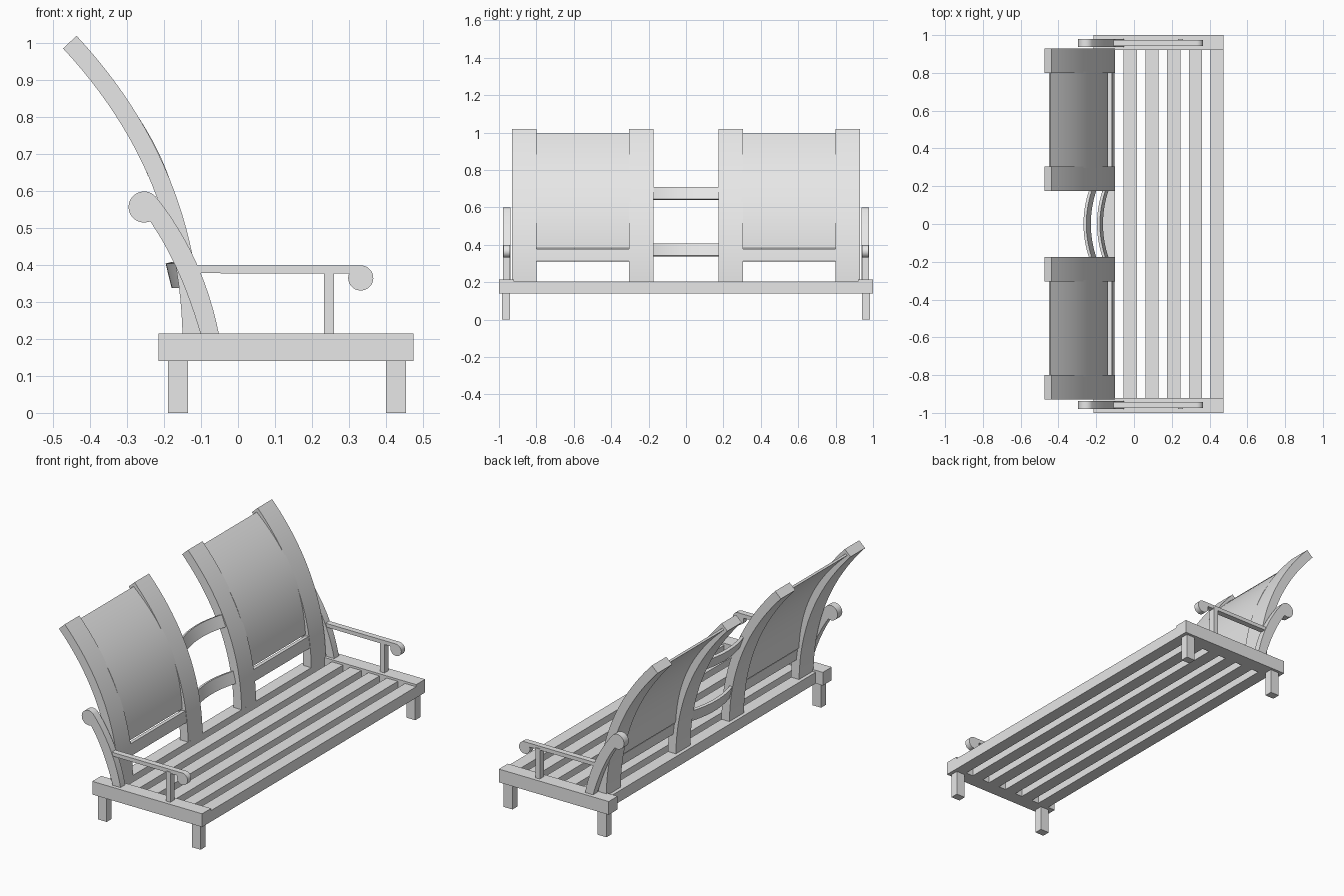
import bpy, bmesh, math
from mathutils import Vector

old = bpy.data.objects.get("Cube")
if old:
    bpy.data.objects.remove(old, do_unlink=True)

grey = bpy.data.materials.new("light_grey")
grey.use_nodes = True
COLOR = (0.8, 0.8, 0.8, 1)
grey.diffuse_color = COLOR
grey.node_tree.nodes["Principled BSDF"].inputs["Base Color"].default_value = COLOR


def finish(name, bm):
    bmesh.ops.recalc_face_normals(bm, faces=bm.faces)
    mesh = bpy.data.meshes.new(name)
    bm.to_mesh(mesh)
    bm.free()
    mesh.materials.append(grey)
    obj = bpy.data.objects.new(name, mesh)
    bpy.context.collection.objects.link(obj)
    bpy.ops.object.select_all(action="DESELECT")
    obj.select_set(True)
    bpy.context.view_layer.objects.active = obj
    bpy.ops.object.shade_smooth_by_angle(angle=math.radians(30))
    return obj


def extrude(name, outline, y0, y1):
    """Side outline in x, z pushed from y0 to y1."""
    bm = bmesh.new()
    face = bm.faces.new([bm.verts.new((x, y0, z)) for x, z in outline])
    grown = bmesh.ops.extrude_face_region(bm, geom=[face])["geom"]
    verts = [v for v in grown if isinstance(v, bmesh.types.BMVert)]
    bmesh.ops.translate(bm, verts=verts, vec=(0, y1 - y0, 0))
    return finish(name, bm)


def box(name, x0, x1, y0, y1, z0, z1):
    return extrude(name, [(x0, z0), (x1, z0), (x1, z1), (x0, z1)], y0, y1)


def bezier(a, c, b, t):
    a, c, b = Vector(a), Vector(c), Vector(b)
    return a * (1 - t) ** 2 + c * 2 * t * (1 - t) + b * t * t


def arc(cx, cz, r, start, end, n=28):
    angles = [math.radians(start + (end - start) * i / n) for i in range(n + 1)]
    return [(cx + r * math.cos(a), cz + r * math.sin(a)) for a in angles]


# Curve shared by the back posts and panels
SPINE = ((-0.125, 0.2), (-0.13, 0.654), (-0.455, 1.003))


def spine_offset(t, off):
    p = bezier(*SPINE, t)
    d = (bezier(*SPINE, t + 0.001) - bezier(*SPINE, t - 0.001)).normalized()
    return p + Vector((d.y, -d.x)) * off


def ribbon(name, t0, t1, back, front, y0, y1, n=24):
    """Curved slab along the spine; back and front give offsets over 0..1."""
    steps = [i / n for i in range(n + 1)]
    pos = lambda s: t0 + (t1 - t0) * s
    outline = [spine_offset(pos(s), front(s)) for s in steps]
    outline += [spine_offset(pos(s), back(s)) for s in reversed(steps)]
    return extrude(name, outline, y0, y1)


def bowed_bar(name, x_end, z, bow, tilt, half_len, n=16):
    """Tilted rectangular bar along y, bowed backward in the middle."""
    bm = bmesh.new()
    up = Vector((-math.sin(tilt), 0, math.cos(tilt))) * 0.034
    out = Vector((math.cos(tilt), 0, math.sin(tilt))) * 0.008
    rings = []
    for i in range(n + 1):
        u = 2 * i / n - 1
        mid = Vector((x_end - bow * (1 - u * u), u * half_len, z))
        corners = (mid + up + out, mid + up - out, mid - up - out, mid - up + out)
        rings.append([bm.verts.new(c) for c in corners])
    for a, b in zip(rings, rings[1:]):
        for k in range(4):
            j = (k + 1) % 4
            bm.faces.new((a[k], a[j], b[j], b[k]))
    bm.faces.new(rings[0])
    bm.faces.new(rings[-1])
    return finish(name, bm)


# Seat slats, the front one being the front rail
for i in range(6):
    x = 0.475 - 0.115 * i
    box(f"seat_slat_{i + 1}", x - 0.07, x, -0.925, 0.925, 0.14, 0.203)

# Side outlines of the scrolled arm and its rear support
arm = [(-0.12, 0.378), (-0.12, 0.399)] + arc(0.332, 0.365, 0.034, 90, -200)
steps = [i / 12 for i in range(12)]
scroll = [tuple(bezier((-0.051, 0.21), (-0.093, 0.424), (-0.223, 0.586), t)) for t in steps]
scroll += arc(-0.254, 0.557, 0.042, 43, 293)
scroll += [tuple(bezier((-0.238, 0.518), (-0.157, 0.404), (-0.1, 0.21), t + 1 / 12)) for t in steps]

for s, side in ((1, "left"), (-1, "right")):
    # Frame ends and legs
    box(f"{side}_end_rail", -0.215, 0.475, s * 0.92, s * 1.0, 0.14, 0.215)
    for x, end in ((-0.19, "back"), (0.4, "front")):
        box(f"{side}_{end}_leg", x, x + 0.055, s * 0.94, s * 0.985, 0, 0.145)

    # Arms
    extrude(f"{side}_scroll_support", scroll, s * 0.937, s * 0.979)
    extrude(f"{side}_arm", arm, s * 0.942, s * 0.975)
    box(f"{side}_arm_post", 0.233, 0.26, s * 0.943, s * 0.979, 0.21, 0.385)

    # Back posts
    for y, place in ((0.175, "inner"), (0.8, "outer")):
        ribbon(f"{side}_{place}_back_post", 0, 1, lambda u: -0.025, lambda u: 0.025,
               s * y, s * (y + 0.13))

    # Bowed back panel and the rail below it
    ribbon(f"{side}_back_panel", 0.205, 0.985,
           lambda u: -0.008 + 0.023 * math.sin(math.pi * u),
           lambda u: 0.004 + 0.023 * math.sin(math.pi * u), s * 0.297, s * 0.807)
    ribbon(f"{side}_lower_back_rail", 0.123, 0.195, lambda u: -0.002, lambda u: 0.023,
           s * 0.295, s * 0.81, 4)

# Bowed bars joining the two halves of the back
bowed_bar("lower_centre_bar", -0.15, 0.373, 0.03, 0.24, 0.18)
bowed_bar("upper_centre_bar", -0.218, 0.675, 0.03, 0.36, 0.18)
